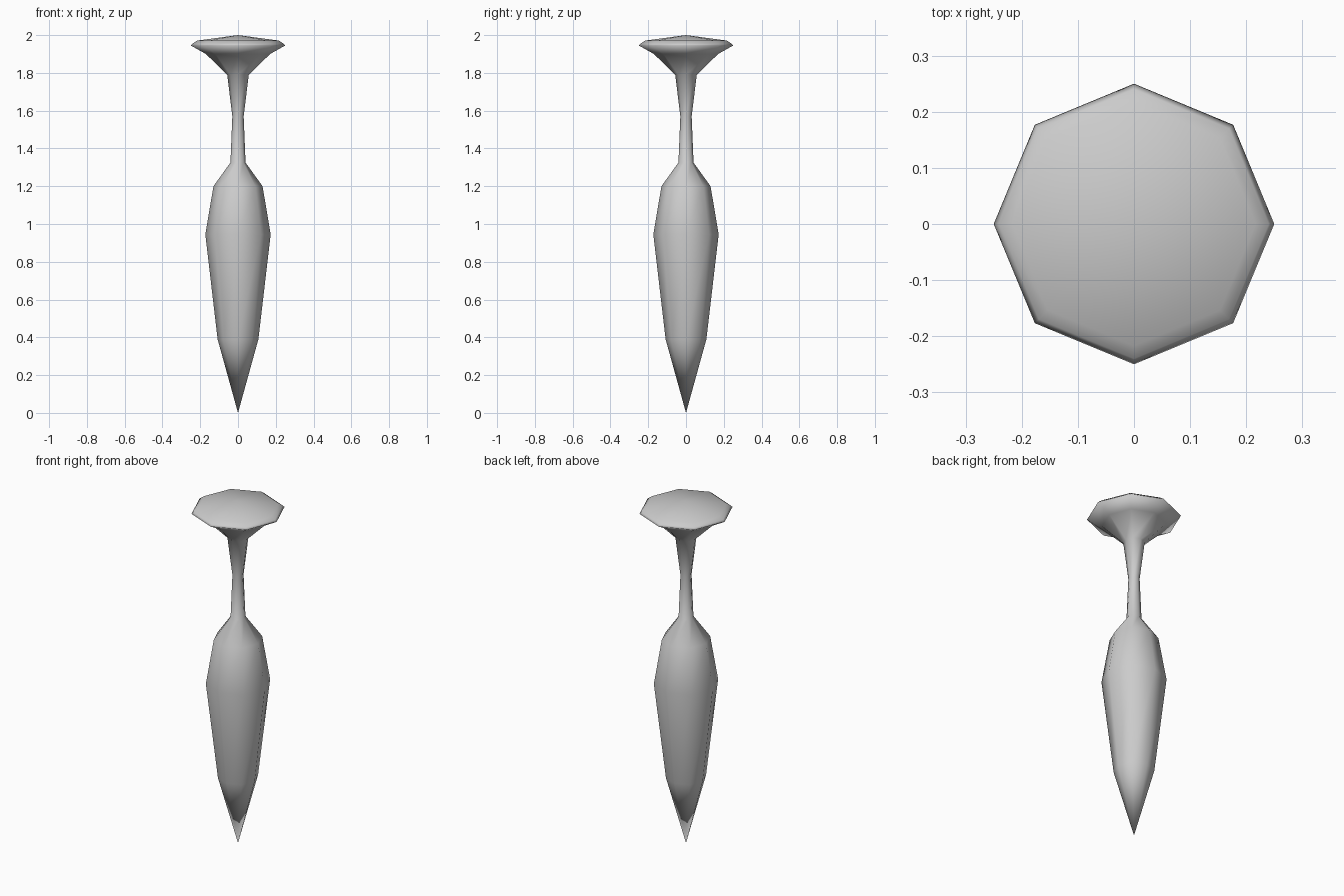
import bpy, bmesh
from math import cos, sin, tau

if "Cube" in bpy.data.objects:
    bpy.data.objects.remove(bpy.data.objects["Cube"])

SIDES = 8
# (radius, height) rings between the bottom tip and the top point
PROFILE = [(0.108, 0.39), (0.173, 0.945), (0.13, 1.20), (0.04, 1.325),
           (0.03, 1.57), (0.057, 1.79), (0.17, 1.90), (0.25, 1.945),
           (0.24, 1.955), (0.217, 1.971)]


def lathe(name, profile, z_bottom, z_top):
    bm = bmesh.new()
    rings = [[bm.verts.new((r * cos(tau * i / SIDES), r * sin(tau * i / SIDES), z))
              for i in range(SIDES)] for r, z in profile]
    tip = bm.verts.new((0, 0, z_bottom))
    crown = bm.verts.new((0, 0, z_top))
    for i in range(SIDES):
        j = (i + 1) % SIDES
        for a, b in zip(rings, rings[1:]):
            bm.faces.new((a[i], a[j], b[j], b[i]))
        bm.faces.new((tip, rings[0][j], rings[0][i]))
        bm.faces.new((crown, rings[-1][i], rings[-1][j]))
    bmesh.ops.recalc_face_normals(bm, faces=bm.faces)
    for f in bm.faces:
        f.smooth = True
    mesh = bpy.data.meshes.new(name)
    bm.to_mesh(mesh)
    bm.free()
    obj = bpy.data.objects.new(name, mesh)
    bpy.context.collection.objects.link(obj)
    return obj


# Pointed body, slim neck and flared cap in one turned shape
lathe("turned_spindle", PROFILE, 0.0, 2.0)
